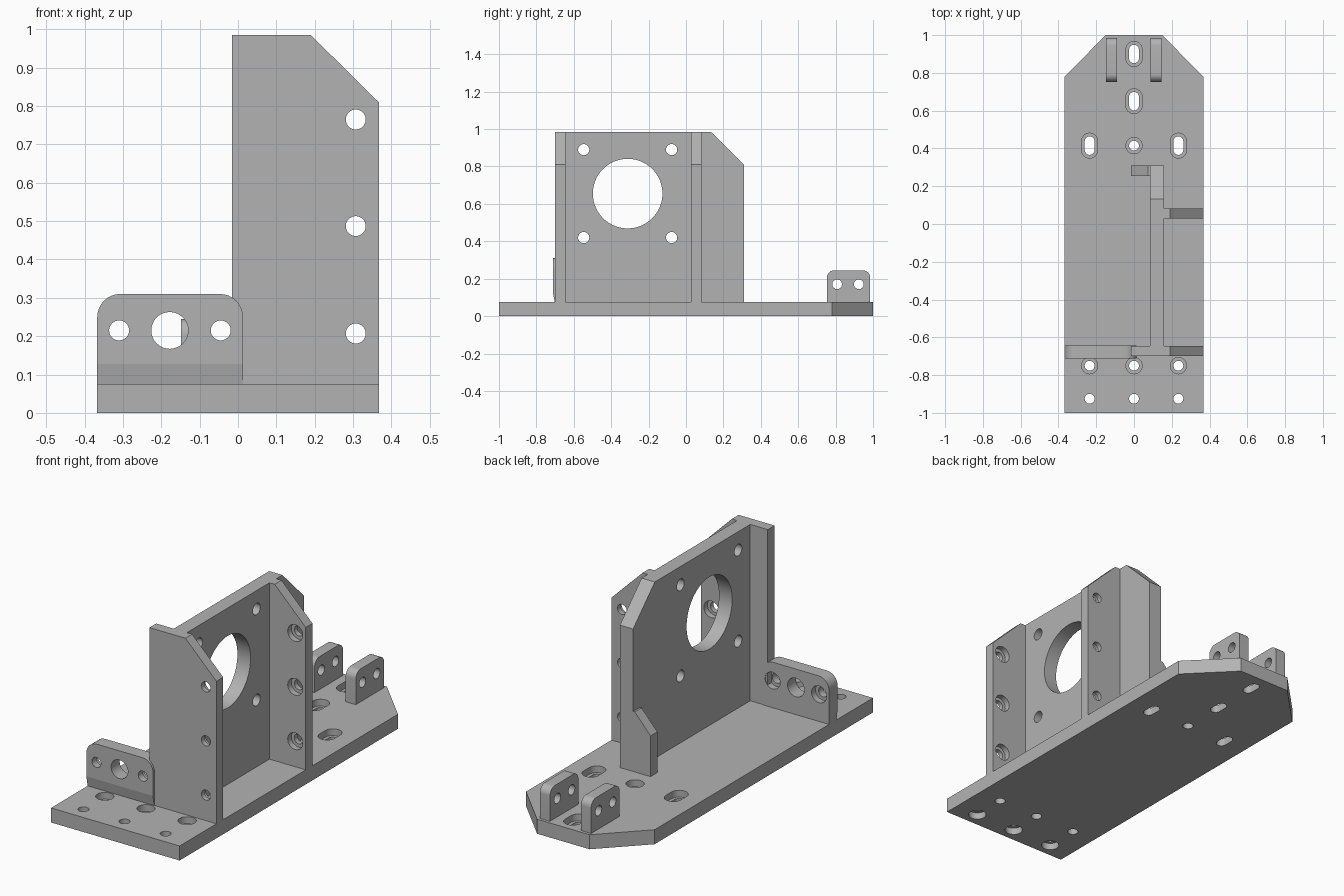
import bpy, bmesh, math
from mathutils import Vector

cube = bpy.data.objects.get("Cube")
if cube:
    bpy.data.objects.remove(cube, do_unlink=True)

GREY = (0.45, 0.45, 0.45, 1)
grey = bpy.data.materials.new("machined grey")
grey.use_nodes = True
grey.diffuse_color = GREY
grey.node_tree.nodes["Principled BSDF"].inputs["Base Color"].default_value = GREY

# Map a profile point (u, v) and a depth w along the chosen axis to space
PLACE = {"x": lambda u, v, w: Vector((w, u, v)),
         "y": lambda u, v, w: Vector((u, w, v)),
         "z": lambda u, v, w: Vector((u, v, w))}


def add_prism(bm, pts, axis, lo, hi):
    rings = [[bm.verts.new(PLACE[axis](u, v, w)) for u, v in pts] for w in (lo, hi)]
    bm.faces.new(rings[0])
    bm.faces.new(rings[1][::-1])
    for i in range(len(pts)):
        j = (i + 1) % len(pts)
        bm.faces.new((rings[0][i], rings[1][i], rings[1][j], rings[0][j]))


def mesh_object(name, prisms):
    bm = bmesh.new()
    for p in prisms:
        add_prism(bm, *p)
    bmesh.ops.recalc_face_normals(bm, faces=bm.faces)
    mesh = bpy.data.meshes.new(name)
    bm.to_mesh(mesh)
    bm.free()
    mesh.materials.append(grey)
    ob = bpy.data.objects.new(name, mesh)
    bpy.context.collection.objects.link(ob)
    return ob


def slot(u, v, r, half=0.0, n=16):
    """Circle, or a slot stretched by half its straight length along v."""
    pts = []
    for side in (0, 1):
        for i in range(n + (1 if half else 0)):
            a = math.pi * (side + i / n)
            pts.append((u + r * math.cos(a), v + r * math.sin(a) + (-half if side else half)))
    return pts


def rounded_top(u0, u1, v0, v1, r, n=8):
    pts = [(u0, v0), (u1, v0)]
    for cu, start in ((u1 - r, 0), (u0 + r, math.pi / 2)):
        for i in range(n + 1):
            a = start + i / n * math.pi / 2
            pts.append((cu + r * math.cos(a), v1 - r + r * math.sin(a)))
    return pts


def part(name, prism, cuts=()):
    """Solid prism with each cutter group removed."""
    ob = mesh_object(name, [prism])
    for group in cuts:
        cutter = mesh_object("cutter", group)
        cutter.hide_render = True
        mod = ob.modifiers.new("cut", "BOOLEAN")
        mod.operation = "DIFFERENCE"
        mod.solver = "EXACT"
        mod.object = cutter
        bpy.context.view_layer.update()
        baked = bpy.data.meshes.new_from_object(
            ob.evaluated_get(bpy.context.evaluated_depsgraph_get()))
        ob.modifiers.clear()
        ob.data = baked
        bpy.data.objects.remove(cutter, do_unlink=True)
    bpy.ops.object.select_all(action="DESELECT")
    ob.select_set(True)
    bpy.context.view_layer.objects.active = ob
    bpy.ops.object.shade_smooth_by_angle(angle=math.radians(30))
    return ob


HOLE, BORE = 0.026, 0.043
HALF, FLOOR, TOP = 0.367, 0.075, 0.985

# Base plate with counterbored holes and slots
rows = [(x, -0.75, 0) for x in (-0.235, 0, 0.235)]
rows += [(-0.235, 0.415, 0.023), (0, 0.415, 0), (0.235, 0.415, 0.023),
         (0, 0.65, 0.023), (0, 0.9, 0.023)]
front_row = [(x, -0.925, 0) for x in (-0.235, 0, 0.235)]
through = [(slot(x, y, HOLE, h), "z", -0.1, 0.2) for x, y, h in rows + front_row]
bores = [(slot(x, y, BORE, h), "z", 0.04, 0.2) for x, y, h in rows]
bores += [(slot(x, y, BORE), "z", -0.1, 0.035) for x, y, h in front_row]
outline = [(-HALF, -1), (HALF, -1), (HALF, 0.78), (0.15, 1), (-0.15, 1), (-HALF, 0.78)]
part("base_plate", (outline, "z", 0, FLOOR), [through, bores])

# Motor wall with large round opening
wall = [(-0.70, FLOOR), (0.31, FLOOR), (0.31, 0.81), (0.133, TOP), (-0.70, TOP)]
openings = [(slot(-0.312, 0.655, 0.186, n=32), "x", 0, 0.3)]
openings += [(slot(y, z, 0.03), "x", 0, 0.3) for y in (-0.547, -0.077) for z in (0.42, 0.89)]
part("motor_wall", (wall, "x", 0.085, 0.16), [openings])

# Two flanges, bored from the sides that face each other
for name, x0, y0, y1, b0, b1 in (("front_flange", -0.015, -0.70, -0.645, -0.675, -0.6),
                                 ("rear_flange", 0.15, 0.028, 0.083, 0, 0.058)):
    shape = [(x0, FLOOR), (HALF, FLOOR), (HALF, 0.81), (0.19, TOP), (x0, TOP)]
    heights = (0.207, 0.487, 0.765)
    part(name, (shape, "y", y0, y1),
         [[(slot(0.307, z, HOLE), "y", y0 - 0.1, y1 + 0.1) for z in heights],
          [(slot(0.307, z, BORE), "y", b0, b1) for z in heights]])

# Small sloped rib at the back edge of the wall
part("rear_rib", ([(-0.015, FLOOR), (0.085, FLOOR), (0.085, 0.385), (0.075, 0.385),
                   (-0.015, 0.285)], "y", 0.255, 0.31))

# Front bracket with three holes on a tapered foot
part("front_bracket", (rounded_top(-HALF, 0.013, 0.128, 0.31, 0.06), "y", -0.712, -0.642),
     [[(slot(x, 0.215, r), "y", -0.8, -0.5)
       for x, r in ((-0.31, HOLE), (-0.178, 0.048), (-0.045, HOLE))],
      [(slot(x, 0.215, BORE), "y", -0.675, -0.5) for x in (-0.31, -0.045)]])
part("bracket_foot", ([(-0.702, FLOOR), (-0.642, FLOOR), (-0.642, 0.128), (-0.712, 0.128)],
                      "x", -HALF, 0.013))

# Pair of rear lugs
for name, x0 in (("right_lug", -0.148), ("left_lug", 0.087)):
    part(name, (rounded_top(0.753, 0.985, FLOOR, 0.245, 0.04), "x", x0, x0 + 0.058),
         [[(slot(y, 0.17, HOLE), "x", x0 - 0.05, x0 + 0.1) for y in (0.808, 0.924)]])
